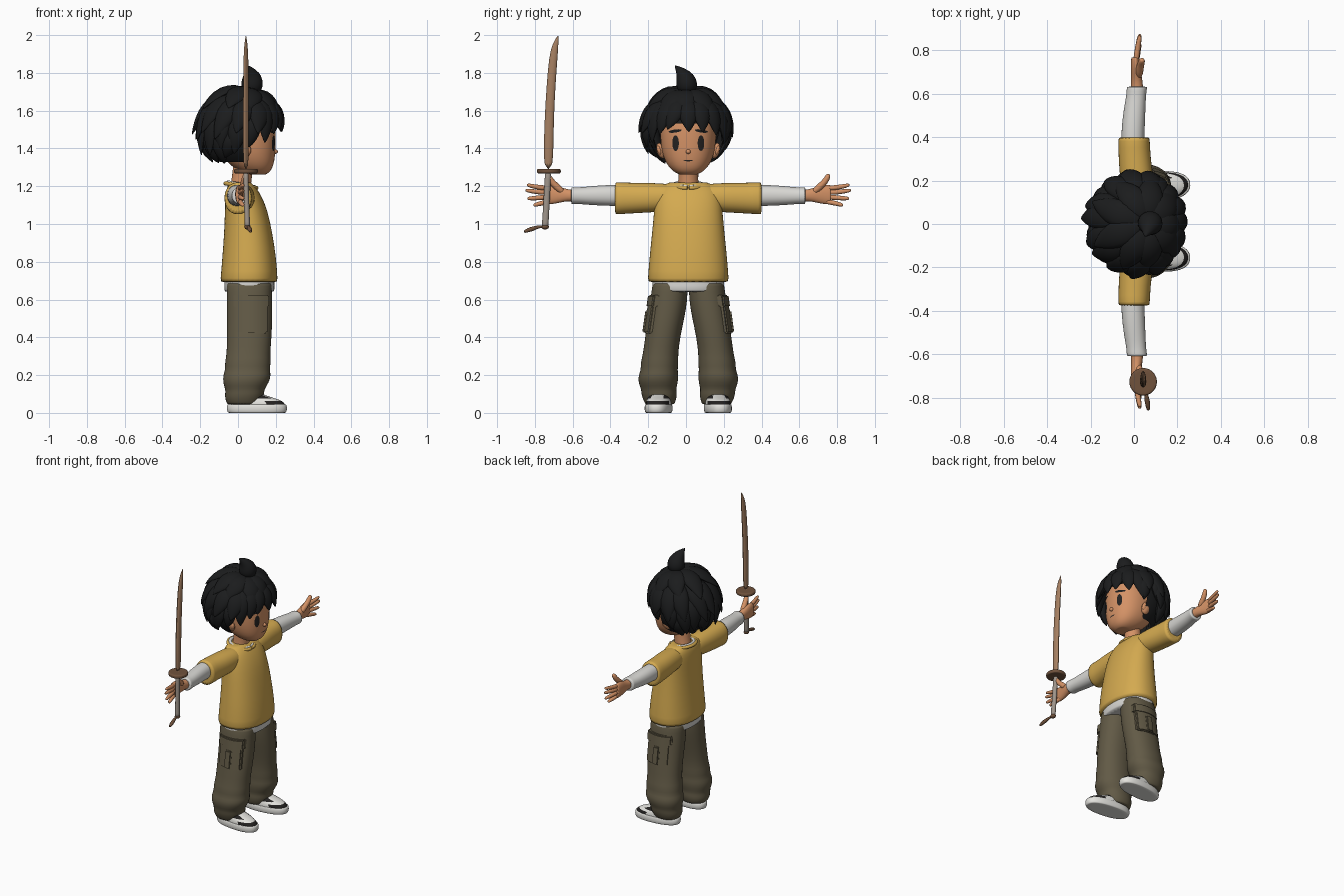
import bpy, bmesh, math, random
from mathutils import Vector as V, Matrix

random.seed(4)
if "Cube" in bpy.data.objects:
    bpy.data.objects.remove(bpy.data.objects["Cube"])

X, Y, Z = V((1, 0, 0)), V((0, 1, 0)), V((0, 0, 1))
MID = 0.012  # body centre line in y


def material(name, *rgb):
    lin = [(c / 255 / 12.92) if c < 11 else ((c / 255 + .055) / 1.055) ** 2.4 for c in rgb]
    m = bpy.data.materials.new(name)
    m.use_nodes = True
    m.diffuse_color = (*lin, 1)
    m.node_tree.nodes["Principled BSDF"].inputs["Base Color"].default_value = (*lin, 1)
    return m


skin = material("skin", 212, 146, 102)
hair = material("black hair", 27, 28, 29)
yellow = material("mustard cloth", 212, 170, 80)
white = material("off white cloth", 216, 215, 211)
olive = material("olive cloth", 98, 90, 70)
wood = material("light wood", 166, 128, 98)
dark_wood = material("dark wood", 112, 82, 60)
grip = material("grey wrap", 158, 148, 138)
black = material("shoe black", 36, 34, 33)
sole_white = material("shoe white", 228, 227, 222)


def finish(name, bm, mats, rule=None, sub=1):
    bmesh.ops.recalc_face_normals(bm, faces=bm.faces[:])
    me = bpy.data.meshes.new(name)
    bm.to_mesh(me)
    bm.free()
    for m in mats if isinstance(mats, list) else [mats]:
        me.materials.append(m)
    if rule:
        for p in me.polygons:
            p.material_index = rule(p.center, p.normal)
    me.shade_smooth()
    me.set_sharp_from_angle(angle=math.radians(50))
    ob = bpy.data.objects.new(name, me)
    bpy.context.scene.collection.objects.link(ob)
    if sub:
        ob.modifiers.new("smooth", "SUBSURF").levels = sub
    return ob


def add_rings(bm, rings, n, p):
    """Skin a list of (centre, u, v) superellipse rings and cap both ends."""
    loops = []
    for c, u, v in rings:
        loop = []
        for i in range(n):
            a = math.tau * i / n
            cs, sn = math.cos(a), math.sin(a)
            k = (abs(cs) ** p + abs(sn) ** p) ** (-1 / p)
            loop.append(bm.verts.new(c + u * cs * k + v * sn * k))
        loops.append(loop)
    for a, b in zip(loops, loops[1:]):
        for i in range(n):
            j = (i + 1) % n
            bm.faces.new((a[i], a[j], b[j], b[i]))
    bm.faces.new(loops[0])
    bm.faces.new(loops[-1])


def loft(name, rings, mats, u=X, v=Y, n=24, p=2.0, rule=None, sub=1):
    """Rings of (centre, half size along u, half size along v)."""
    rs = [(V(c), u * a, v * b) for c, a, b in rings]
    mix = lambda r, s: tuple(q.lerp(w, .06) for q, w in zip(r, s))
    rs = [rs[0], mix(rs[0], rs[1])] + rs[1:-1] + [mix(rs[-1], rs[-2]), rs[-1]]
    bm = bmesh.new()
    add_rings(bm, rs, n, p)
    return finish(name, bm, mats, rule, sub)


def sweep(name, pts, sizes, mat, up=X, n=8, p=2.0, sub=1, bm=None):
    """Tube along points; sizes are (width, thickness along up)."""
    pts, own = [V(q) for q in pts], bm is None
    bm = bm or bmesh.new()
    rings = []
    for i, q in enumerate(pts):
        t = (pts[min(i + 1, len(pts) - 1)] - pts[max(i - 1, 0)]).normalized()
        side = t.cross(up).normalized()
        rings.append((q, side * sizes[i][0], side.cross(t) * sizes[i][1]))
    add_rings(bm, rings, n, p)
    return finish(name, bm, mat, sub=sub) if own else None


def ball(name, c, r, mat, rot=0):
    bm = bmesh.new()
    mat4 = Matrix.Translation(c) @ Matrix.Rotation(rot, 4, 'X') @ Matrix.Diagonal((*r, 1))
    bmesh.ops.create_uvsphere(bm, u_segments=20, v_segments=12, radius=1, matrix=mat4)
    return finish(name, bm, mat, sub=0)


# Shirt, hem layer and neck
loft("shirt_body", [((x, MID, z), a, b) for z, x, a, b in (
    (.69, .058, .152, .215), (.8, .06, .145, .208), (.95, .055, .128, .192), (1.08, .043, .112, .18),
    (1.15, .028, .095, .175), (1.195, .018, .078, .155), (1.22, .012, .055, .1))], yellow, n=32, p=2.3)
loft("undershirt_hem", [((.06, MID, z), a, b) for z, a, b in (
    (.64, .132, .188), (.7, .134, .192), (.78, .125, .185))], white, n=32, p=2.3)
loft("neck", [((x, MID, z), r, r) for z, x, r in (
    (1.17, .01, .058), (1.23, .018, .052), (1.32, .03, .055))], skin)
for name, r, z, w, m in (("collar", .07, 1.208, .012, white), ("shirt_neckband", .083, 1.203, .012, yellow)):
    ring = [(.016 + r * math.cos(a), MID + r * 1.05 * math.sin(a), z - .012 * math.cos(a))
            for a in (math.tau * i / 24 for i in range(25))]
    sweep(name, ring, [(w, w)] * 25, m, up=Z)

# Arms and hands
for s, side in ((1, "left"), (-1, "right")):
    P = lambda x, y, z: (x, MID + s * y, z)
    arm = lambda name, rows, m: loft(side + name, [(P(x, y, z), a, b) for y, x, z, a, b in rows], m, v=Z, p=2.2)
    arm("_short_sleeve", ((.08, .02, 1.14, .07, .07), (.2, .012, 1.14, .077, .079), (.3, .002, 1.137, .074, .081),
                          (.388, 0, 1.136, .072, .086)), yellow)
    arm("_long_sleeve", ((.34, -.005, 1.15, .052, .056), (.42, -.005, 1.152, .054, .056), (.52, .003, 1.15, .05, .05),
                         (.58, .01, 1.15, .045, .043), (.62, .014, 1.15, .047, .045)), white)
    arm("_palm", ((.59, .014, 1.15, .03, .032), (.64, .014, 1.152, .026, .03), (.68, .01, 1.155, .024, .042),
                  (.72, .006, 1.157, .022, .053), (.755, .006, 1.156, .018, .05)), skin)
    digits = {"thumb": ((.66, 1.165), (.7, 1.2), (.728, 1.228), (.742, 1.258)),
              "index": ((.735, 1.19), (.775, 1.192), (.815, 1.198), (.848, 1.206)),
              "middle": ((.735, 1.167), (.775, 1.168), (.818, 1.172), (.855, 1.178)),
              "ring": ((.735, 1.143), (.775, 1.14), (.812, 1.137), (.846, 1.135)),
              "little": ((.725, 1.12), (.758, 1.114), (.79, 1.107), (.815, 1.1))}
    for d, path in digits.items():
        w = .02 if d == "thumb" else .0145
        pts = [P(.008 + .006 * i + (.012 if d == "thumb" else 0), y, z) for i, (y, z) in enumerate(path)]
        end = V(pts[-1]) * 1.2 - V(pts[-2]) * .2
        sweep(f"{side}_{d}_finger", pts + [end], [(w, w), (w, w), (w * .9, w * .9), (w * .75, w * .75), (w * .3, w * .3)], skin)

    # Trouser leg with gathered folds at the bottom
    rows = ((.045, .03, .15, .085, .076), (.075, .03, .152, .1, .09), (.105, .036, .155, .104, .094),
            (.125, .036, .157, .103, .092), (.16, .042, .16, .122, .105), (.2, .048, .158, .127, .106),
            (.225, .05, .154, .118, .097), (.27, .052, .152, .122, .1), (.31, .055, .147, .115, .093),
            (.4, .06, .136, .118, .093), (.5, .062, .117, .12, .096), (.6, .06, .102, .121, .099),
            (.69, .06, .096, .118, .092))
    loft(side + "_trouser_leg", [(P(x, y, z), a, b) for z, x, y, a, b in rows], olive, n=28, p=2.2)

    # Cargo pocket bent round the thigh
    for name, z, h, w, out, t in (("pocket", .5, .16, .17, .207, .035), ("pocket_flap", .592, .065, .19, .208, .044),
                                  ("pocket_pleat", .485, .12, .05, .215, .036)):
        bm = bmesh.new()
        bmesh.ops.create_cube(bm, size=1, matrix=Matrix.Diagonal((w, t, h, 1)))
        bmesh.ops.bevel(bm, geom=bm.edges[:], offset=.007, segments=2, affect='EDGES')
        for k in range(-4, 5):
            bmesh.ops.bisect_plane(bm, geom=bm.verts[:] + bm.edges[:] + bm.faces[:],
                                   plane_co=(w * k / 10, 0, 0), plane_no=X)
        for q in bm.verts:
            x, y, zz = q.co
            y += out - 3.4 * x * x - .14 * (z + zz - .5)
            q.co = P(.07 + x, y, z + zz)
        finish(f"{side}_{name}", bm, olive, sub=0)

    # Shoe
    turn = Matrix.Rotation(s * .1, 3, 'Z')
    su, sv = turn @ X, turn @ Y
    foot = V(P(.1, .157, 0))
    at = lambda x, z: foot + su * x + Z * z
    loft(side + "_shoe_sole", [(at(0, z), a, b) for z, a, b in (
        (0, .152, .066), (.012, .16, .072), (.035, .16, .072), (.045, .155, .068))], sole_white, su, sv, 32, 2.4)

    def panel(c, n):
        d = V(c) - foot
        x, y, z = d.dot(su), abs(d.dot(sv)), c[2]
        toe_top = x > .06 and z > .062
        quarter = -.04 < x < .05 and z < .075
        heel = x < -.1 and z < .08
        tongue = x > -.01 and y < .03 and z > .08
        return 1 if toe_top or quarter or heel or tongue else 0
    loft(side + "_shoe_upper", [(at(x, z), a, b) for z, x, a, b in (
        (.035, 0, .152, .066), (.05, -.001, .15, .066), (.063, -.008, .141, .064), (.076, -.02, .122, .06),
        (.09, -.042, .094, .055), (.108, -.062, .072, .05), (.125, -.072, .06, .045))],
        [black, sole_white], su, sv, 32, 2.3, panel)

# Head
head = loft("head", [((x, MID, z), a, b) for z, x, a, b in (
    (1.262, .1, .045, .045), (1.272, .095, .07, .07), (1.295, .082, .1, .098), (1.33, .065, .127, .122),
    (1.38, .05, .148, .139), (1.44, .042, .158, .147), (1.52, .035, .165, .15), (1.6, .03, .15, .14),
    (1.66, .03, .1, .1))], skin, n=32, p=2.3)
ball("nose", (.197, MID, 1.383), (.014, .013, .012), skin)
for s, side in ((1, "left"), (-1, "right")):
    ball(side + "_ear", (.035, MID + s * .145, 1.388), (.03, .022, .042), skin, -s * .3)
    ball(side + "_inner_ear", (.05, MID + s * .154, 1.39), (.02, .012, .026), skin, -s * .3)


def face_plate(name, y, z, w, h, mat, tilt=0):
    """Rounded plate projected on to the face."""
    bm = bmesh.new()
    bmesh.ops.create_grid(bm, x_segments=10, y_segments=10, size=1)
    for q in bm.verts:
        a, b = q.co.x, q.co.y
        p = a * math.sqrt(1 - b * b / 2) * w, b * math.sqrt(1 - a * a / 2) * h
        q.co = (.3, MID + y + p[0] * math.cos(tilt) - p[1] * math.sin(tilt),
                z + p[0] * math.sin(tilt) + p[1] * math.cos(tilt))
    ob = finish(name, bm, mat, sub=0)
    m = ob.modifiers.new("wrap", "SHRINKWRAP")
    m.target, m.wrap_method, m.wrap_mode, m.offset = head, 'PROJECT', 'ABOVE_SURFACE', .003
    m.use_project_x, m.use_positive_direction, m.use_negative_direction = True, False, True


for s, side in ((1, "left"), (-1, "right")):
    face_plate(side + "_eye", s * .066, 1.428, .017, .041, black)
    face_plate(side + "_eyebrow", s * .068, 1.492, .034, .008, hair, -s * .15)
face_plate("mouth", 0, 1.336, .024, .0035, black)

# Hair: cap plus leaf shaped locks flowing from the crown
C, R = V((.02, .004, 1.5)), V((.2, .208, .213))
tilt = Matrix.Rotation(math.radians(12), 3, 'Y')


def scalp(az, pol, f):
    az, pol = math.radians(az), math.radians(pol)
    d = tilt @ V((math.sin(pol) * math.cos(az), math.sin(pol) * math.sin(az), math.cos(pol)))
    return C + V(a * b for a, b in zip(d, R)) * f, d


bm = bmesh.new()
bmesh.ops.create_uvsphere(bm, u_segments=32, v_segments=20, radius=1,
                          matrix=Matrix.Translation(C) @ Matrix.Diagonal((*R, 1)))
cut = [f for f in bm.faces if (f.calc_center_median().x > .05 and f.calc_center_median().z < 1.52)
       or f.calc_center_median().z < 1.33]
bmesh.ops.delete(bm, geom=cut, context='FACES')
finish("hair_cap", bm, hair)

SHAPE = ((0, .35), (.25, .85), (.5, 1), (.75, .72), (.92, .3), (1, .02))


def lock(bm, az, p0, p1, width, tip, swing=0):
    pts, sizes = [], []
    for t, w in SHAPE:
        f = .97 + .09 * math.sin(math.pi * min(t, .6)) + (tip - 1.05) * t ** 3
        q, d = scalp(az + swing * t * t, p0 + (p1 - p0) * t, f)
        pts.append(q)
        sizes.append((width * w, .034 * w))
    sweep("", pts, sizes, hair, up=scalp(az, (p0 + p1) / 2, 1)[1], bm=bm, p=1.7)


def lock_row(name, azimuths, p0, end, width, tip):
    bm = bmesh.new()
    for az in azimuths:
        back = (1 - math.cos(math.radians(az))) / 2
        lock(bm, az + random.uniform(-4, 4), p0, end(back) + random.uniform(-5, 5), width,
             tip(back) + random.uniform(-.04, .04), random.uniform(-9, 9))
    finish(name, bm, hair)


lock_row("hair_crown_locks", range(0, 360, 40), 4, lambda b: 62 + 14 * b, .075, lambda b: 1.06 + .18 * b)
lock_row("hair_fringe", (-62, -38, -16, 6, 27, 48, 66), 25, lambda b: 80 + 75 * b, .062, lambda b: 1.08)
lock_row("hair_middle_locks", range(78, 300, 24), 35, lambda b: 88 + 22 * b, .068, lambda b: 1.14 + .15 * b)
lock_row("hair_side_locks", (76, 96, 264, 284), 60, lambda b: 112, .05, lambda b: 1.06)
lock_row("hair_lower_locks", range(106, 266, 22), 65, lambda b: 100 + 32 * b, .06, lambda b: 1.1 + .13 * b)
lock_row("hair_nape_locks", range(110, 262, 25), 90, lambda b: 118 + 36 * b, .055, lambda b: 1.08)
sweep("hair_tuft", [(.07, .012, 1.69), (.075, .006, 1.735), (.075, -.005, 1.775), (.065, -.025, 1.805), (.05, -.06, 1.84)],
      [(.042, .045), (.062, .064), (.052, .055), (.03, .035), (.002, .002)], hair, n=12)

# Wooden sword in the right hand
sweep("sword_blade", [(.042, y, z) for y, z in ((-.729, 1.28), (-.727, 1.45), (-.722, 1.6), (-.714, 1.74),
      (-.703, 1.88), (-.692, 1.95), (-.676, 2.0))],
      [(.027, .016), (.027, .016), (.026, .016), (.025, .015), (.024, .014), (.018, .01), (.001, .001)], wood, n=10, p=1.8)
loft("sword_guard", [((.042, -.726, z), r, r) for z, r in ((1.268, .058), (1.273, .064), (1.287, .064), (1.292, .058))],
     dark_wood, n=32)
loft("sword_handle", [((.042, -.73, 1.27), .014, .017), ((.045, -.738, 1.12), .014, .017),
     ((.05, -.746, .985), .015, .018)], grip, n=14)
ball("handle_end", (.05, -.746, .985), (.017, .02, .014), dark_wood)
sweep("handle_cord", [(.05, -.745, .988), (.056, -.785, .985), (.06, -.81, .975), (.064, -.835, .968), (.067, -.86, .957)],
      [(.007, .007), (.008, .008), (.014, .014), (.012, .012), (.008, .008)], dark_wood)
